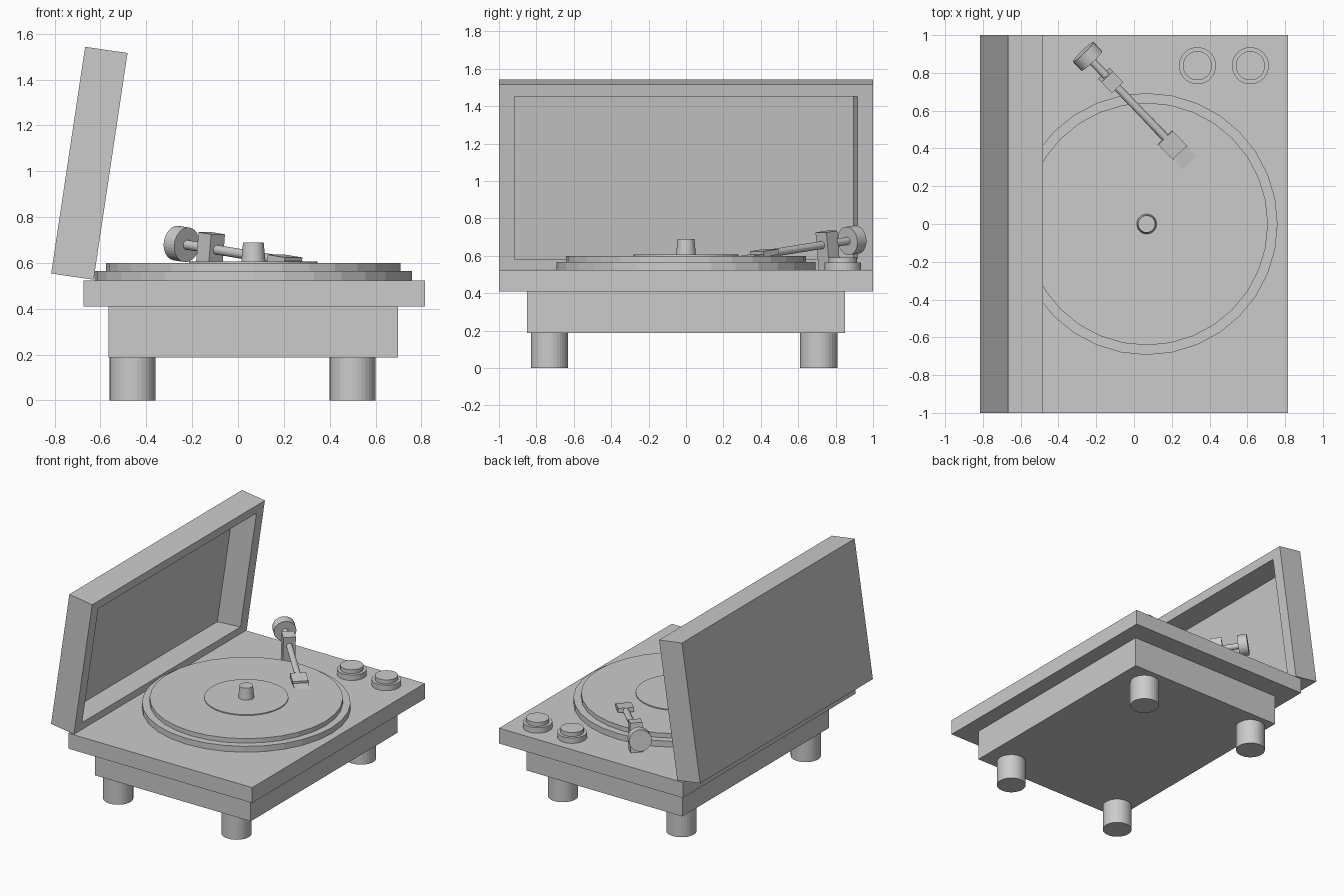
import bpy, bmesh, math
from mathutils import Matrix, Vector

if "Cube" in bpy.data.objects:
    bpy.data.objects.remove(bpy.data.objects["Cube"])


def finish(name, bm, mat=None):
    if mat:
        bm.transform(mat)
    bmesh.ops.recalc_face_normals(bm, faces=bm.faces)
    mesh = bpy.data.meshes.new(name)
    bm.to_mesh(mesh)
    bm.free()
    ob = bpy.data.objects.new(name, mesh)
    bpy.context.collection.objects.link(ob)
    return ob


def box(name, lo, hi, mat=None):
    lo, hi = Vector(lo), Vector(hi)
    bm = bmesh.new()
    bmesh.ops.create_cube(bm, size=1)
    bmesh.ops.transform(bm, verts=bm.verts, matrix=Matrix.Translation((lo + hi) / 2)
                        @ Matrix.Diagonal((*(hi - lo), 1)))
    return finish(name, bm, mat)


def cylinder(name, x, y, r, z0, z1, mat=None, sides=32, r_top=None):
    bm = bmesh.new()
    bmesh.ops.create_cone(bm, cap_ends=True, segments=sides, radius1=r,
                          radius2=r if r_top is None else r_top, depth=z1 - z0,
                          matrix=Matrix.Translation((x, y, (z0 + z1) / 2)))
    return finish(name, bm, mat)


# Cabinet and feet
box("top_plate", (-0.675, -1, 0.41), (0.815, 1, 0.523))
box("lower_body", (-0.565, -0.85, 0.187), (0.698, 0.85, 0.41))
for side, y in (("front", -0.73), ("rear", 0.71)):
    for hand, x in (("left", -0.46), ("right", 0.5)):
        cylinder(f"foot_{side}_{hand}", x, y, 0.1, 0, 0.19)

# Platter, record, label and spindle
cx = 0.067
cylinder("platter", cx, 0, 0.693, 0.52, 0.566)
cylinder("record", cx, 0, 0.642, 0.566, 0.599)
cylinder("label", cx, 0, 0.28, 0.599, 0.606)
cylinder("spindle", cx, 0, 0.053, 0.604, 0.69, r_top=0.045)

# Control knobs
for i, x in enumerate((0.336, 0.616)):
    cylinder(f"knob_base_{i}", x, 0.838, 0.098, 0.52, 0.563)
    cylinder(f"knob_cap_{i}", x, 0.838, 0.077, 0.563, 0.592)

# Open lid: leaning shell with a deep recess facing the platter
bm = bmesh.new()


def ring(corners, y0, y1):
    (xa, za), (xb, zb) = corners
    return [bm.verts.new(p) for p in
            ((xa, y0, za), (xa, y1, za), (xb, y1, zb), (xb, y0, zb))]


def front_x(z):
    return -0.63 + (z - 0.527) * 0.1495


lo, hi, depth = 0.584, 1.452, 0.173
rings = [ring(((-0.815, 0.554), (-0.667, 1.543)), -1, 1),
         ring(((-0.63, 0.527), (-0.482, 1.516)), -1, 1),
         ring(((front_x(lo), lo), (front_x(hi), hi)), -0.916, 0.916),
         ring(((front_x(lo) - depth, lo), (front_x(hi) - depth, hi)), -0.925, 0.895)]
for a, b in zip(rings, rings[1:]):
    for i in range(4):
        j = (i + 1) % 4
        bm.faces.new((a[i], a[j], b[j], b[i]))
bm.faces.new(rings[0])
bm.faces.new(rings[-1])
finish("lid", bm)

# Tonearm, built along local X from the pivot and tilted toward the record
arm = (Matrix.Translation((-0.12, 0.756, 0.662))
       @ Matrix.Rotation(math.atan2(-0.72, 0.69), 4, 'Z')
       @ Matrix.Rotation(math.atan(0.115), 4, 'Y'))
along = arm @ Matrix.Rotation(math.pi / 2, 4, 'Y')
cylinder("arm_tube", 0, 0, 0.021, -0.18, 0.44, along, 16)
cylinder("counterweight", 0, 0, 0.076, -0.217, -0.15, along)
box("arm_pivot", (-0.04, -0.042, -0.14), (0.04, 0.042, 0.068), arm)
box("headshell", (0.415, -0.053, -0.008), (0.525, 0.053, 0.022), arm)
box("cartridge", (0.49, -0.05, -0.012), (0.605, 0.05, 0.006), arm)
